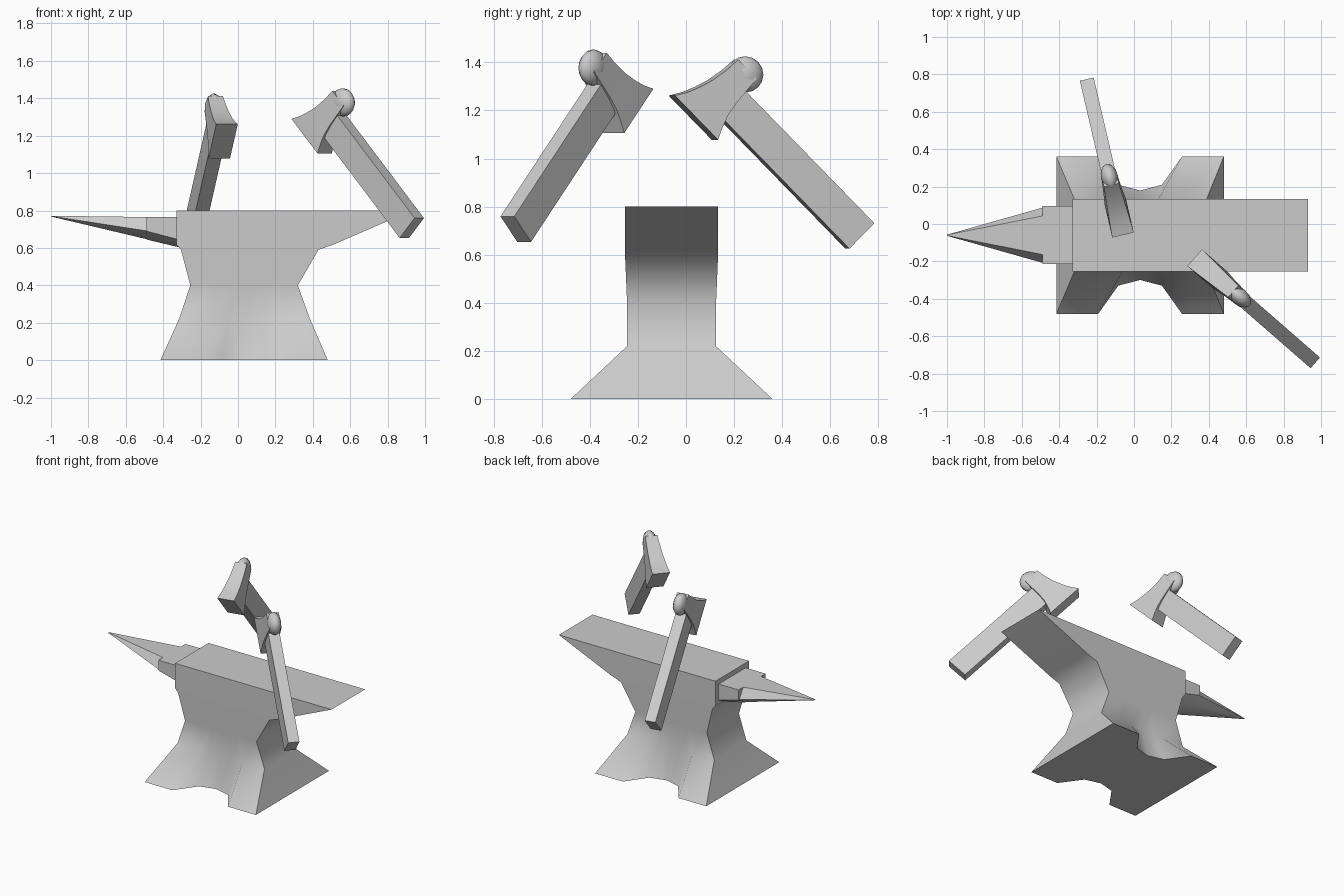
import bpy, bmesh, math
from mathutils import Matrix, Vector

cube = bpy.data.objects.get("Cube")
if cube:
    bpy.data.objects.remove(cube, do_unlink=True)

grey = bpy.data.materials.new("plain grey")
grey.use_nodes = True
tone = (0.6, 0.6, 0.6, 1)
grey.diffuse_color = tone
grey.node_tree.nodes["Principled BSDF"].inputs["Base Color"].default_value = tone


def finish(name, bm, matrix=None, angle=50):
    if matrix:
        bm.transform(matrix)
    bmesh.ops.recalc_face_normals(bm, faces=bm.faces)
    mesh = bpy.data.meshes.new(name)
    bm.to_mesh(mesh)
    bm.free()
    mesh.materials.append(grey)
    obj = bpy.data.objects.new(name, mesh)
    bpy.context.collection.objects.link(obj)
    bpy.ops.object.select_all(action="DESELECT")
    obj.select_set(True)
    bpy.context.view_layer.objects.active = obj
    bpy.ops.object.shade_smooth_by_angle(angle=math.radians(angle))
    return obj


def loft(name, rings, matrix=None, angle=50):
    """Join equal rings of points with quads and cap both ends."""
    bm = bmesh.new()
    loops = [[bm.verts.new(p) for p in ring] for ring in rings]
    n = len(loops[0])
    for a, b in zip(loops, loops[1:]):
        for i in range(n):
            j = (i + 1) % n
            bm.faces.new((a[i], a[j], b[j], b[i]))
    bm.faces.new(loops[0])
    bm.faces.new(loops[-1])
    return finish(name, bm, matrix, angle)


# Anvil body: stacked sections, with an arched notch between the feet
MID = -0.06
columns = [(0, 1), (0.25, 1), (0.37, 0.36), (0.5, 0.23), (0.63, 0.36), (0.75, 1), (1, 1)]
levels = [  # height, left x, right x, half depth, foot flare
    (0, -0.415, 0.48, 0.185, 0.235),
    (0.22, -0.315, 0.385, 0.185, 0),
    (0.4, -0.255, 0.32, 0.185, 0),
    (0.59, -0.305, 0.43, 0.193, 0),
    (0.62, -0.33, 0.515, 0.193, 0),
    (0.8, -0.33, 0.93, 0.193, 0),
]
rings = []
for z, x0, x1, half, flare in levels:
    front = [(x0 + (x1 - x0) * f, MID - half - flare * d, z) for f, d in columns]
    back = [(x, 2 * MID - y, z) for x, y, z in reversed(front)]
    rings.append(front + back)
loft("anvil_body", rings)


# Horn: a stepped block followed by a faceted point
def horn_ring(x, top, side, bottom, z_top, z_side, z_low):
    half = [(top, z_top), (side, z_side), (bottom, z_low)]
    pts = half + [(-y, z) for y, z in reversed(half)]
    return [(x, MID + y, z) for y, z in pts]


loft("horn_block", [
    horn_ring(-0.3, 0.155, 0.155, 0.08, 0.765, 0.64, 0.6),
    horn_ring(-0.49, 0.155, 0.155, 0.08, 0.765, 0.69, 0.645),
], angle=30)
loft("horn_point", [
    horn_ring(-0.48, 0.105, 0.15, 0.08, 0.765, 0.69, 0.645),
    horn_ring(-1.0, 0.002, 0.003, 0.002, 0.772, 0.77, 0.768),
], angle=50)


# Hammers: h runs from blade to poll, v runs up the handle
def hammer(prefix, location, degrees):
    r = math.sqrt(0.5)
    tilt = Matrix(((r, 0, -r, 0.095), (0, 1, 0, 0), (r, 0, r, 1.17), (0, 0, 0, 1)))
    place = Matrix.Translation(location) @ Matrix.Rotation(math.radians(degrees), 4, "Z") @ tilt

    def section(h, low, high, thick):
        t = thick / 2
        return [(h, -t, low), (h, t, low), (h, t, high), (h, -t, high)]

    loft(prefix + "_head", [
        section(0, -0.13, 0.13, 0.118),
        section(0.05, -0.108, 0.1, 0.113),
        section(0.1, -0.09, 0.079, 0.106),
        section(0.16, -0.08, 0.06, 0.098),
        section(0.23, -0.075, 0.047, 0.09),
        section(0.3, -0.07, 0.042, 0.082),
    ], place, 30)

    handle = bmesh.new()
    bmesh.ops.create_cube(handle, size=1)
    handle.transform(Matrix.Translation((0.155, 0, -0.425)) @ Matrix.Diagonal((0.15, 0.076, 0.85, 1)))
    finish(prefix + "_handle", handle, place, 30)

    peen = bmesh.new()
    bmesh.ops.create_uvsphere(peen, u_segments=14, v_segments=8, radius=1)
    peen.transform(Matrix.Translation((0.285, 0, -0.03)) @ Matrix.Diagonal((0.075, 0.046, 0.076, 1)))
    finish(prefix + "_peen", peen, place, 60)


hammer("rear_hammer", (-0.058, -0.062, 0), 103.1)
hammer("front_hammer", (0.322, -0.178, 0.028), -41.1)
